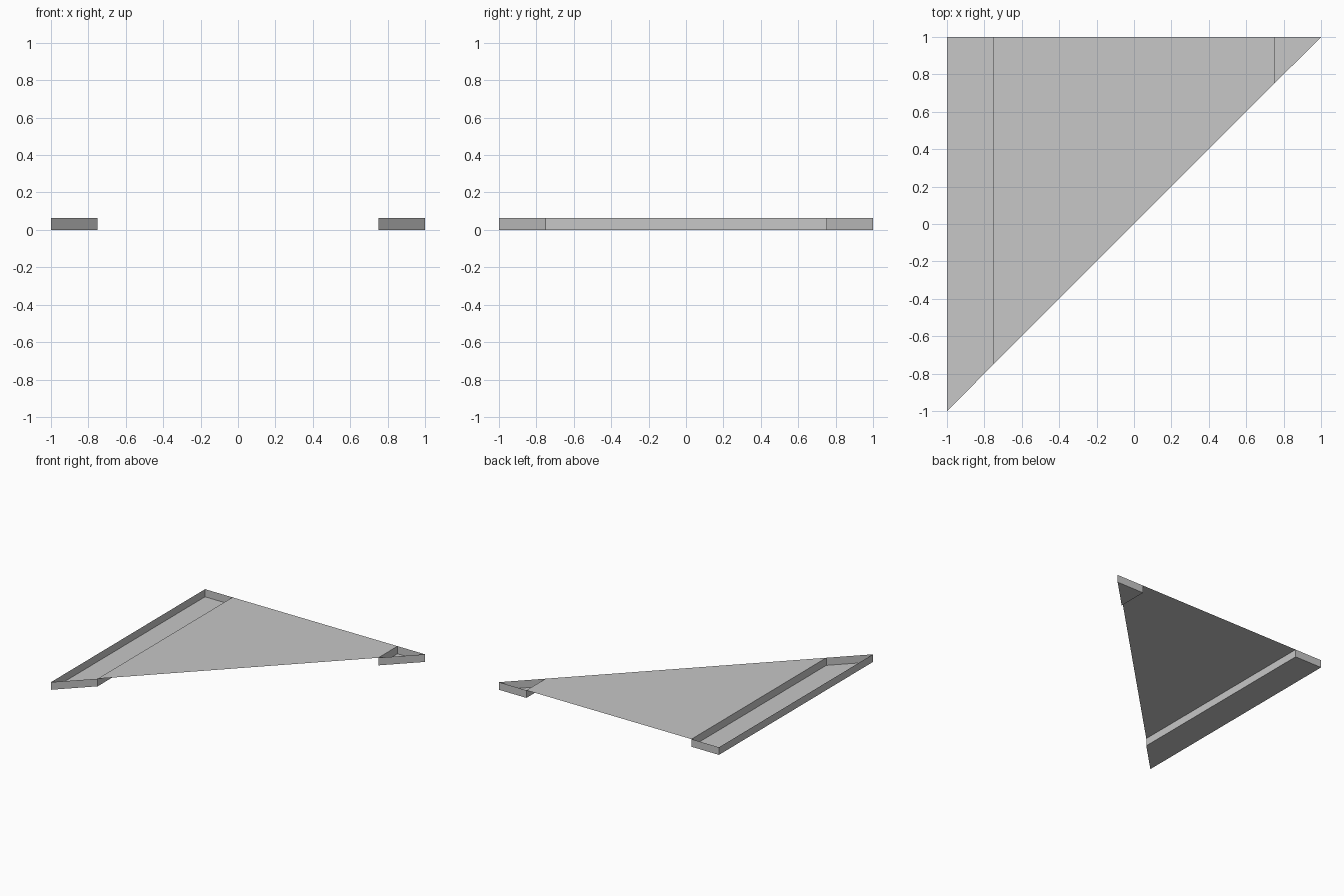
import bpy
import bmesh

cube = bpy.data.objects.get("Cube")
if cube:
    bpy.data.objects.remove(cube, do_unlink=True)

HEIGHT = 0.0625   # rim height of the trays
INNER = 0.75      # where the raised panel meets the trays

grey = bpy.data.materials.new("plain_grey")
grey.use_nodes = True
colour = (0.57, 0.57, 0.57, 1)
grey.diffuse_color = colour
grey.node_tree.nodes["Principled BSDF"].inputs["Base Color"].default_value = colour


def sheet(name, outline, z, wall_height=0):
    """Flat sheet from a plan outline, with optional upright walls round it."""
    bm = bmesh.new()
    face = bm.faces.new([bm.verts.new((x, y, z)) for x, y in outline])
    if wall_height:
        rim = bmesh.ops.extrude_edge_only(bm, edges=list(face.edges))["geom"]
        for v in rim:
            if isinstance(v, bmesh.types.BMVert):
                v.co.z += wall_height
    bmesh.ops.recalc_face_normals(bm, faces=bm.faces[:])
    mesh = bpy.data.meshes.new(name)
    bm.to_mesh(mesh)
    bm.free()
    mesh.materials.append(grey)
    obj = bpy.data.objects.new(name, mesh)
    bpy.context.collection.objects.link(obj)
    return obj


# Thin raised panel between the trays, open underneath and along its long edges
sheet("raised_panel",
      [(-INNER, -INNER), (INNER, INNER), (INNER, 1), (-INNER, 1)], HEIGHT)

# Long open tray along the right side
sheet("side_tray",
      [(-1, -1), (-INNER, -INNER), (-INNER, 1), (-1, 1)], 0, HEIGHT)

# Small triangular open tray in the left back corner
sheet("corner_tray",
      [(INNER, INNER), (1, 1), (INNER, 1)], 0, HEIGHT)
